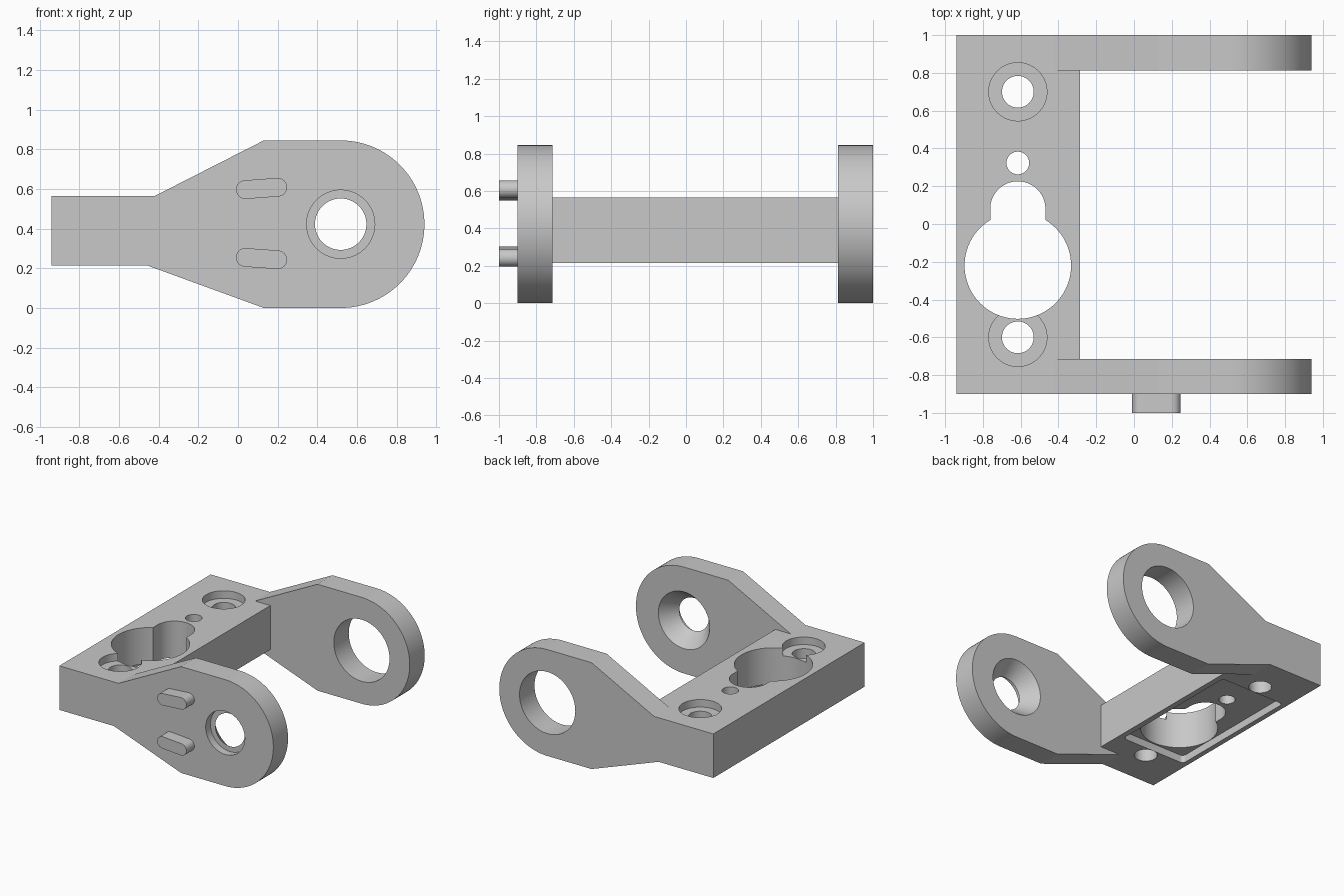
import bpy, bmesh
from math import cos, sin, pi, atan2

if "Cube" in bpy.data.objects:
    bpy.data.objects.remove(bpy.data.objects["Cube"], do_unlink=True)

GREY = (0.58, 0.58, 0.58, 1)
grey = bpy.data.materials.new("light_grey")
grey.use_nodes = True
grey.diffuse_color = GREY
grey.node_tree.nodes["Principled BSDF"].inputs["Base Color"].default_value = GREY


def arc(cx, cy, r, start, end, steps):
    return [(cx + r * cos(start + (end - start) * i / steps),
             cy + r * sin(start + (end - start) * i / steps)) for i in range(steps + 1)]


def circle(cx, cy, r):
    return arc(cx, cy, r, 0, 2 * pi, 80)[:-1]


def stadium(a, b, r):
    """Rounded slot between two centres."""
    t = atan2(b[1] - a[1], b[0] - a[0])
    return arc(*b, r, t - pi / 2, t + pi / 2, 32) + arc(*a, r, t + pi / 2, t + 3 * pi / 2, 32)


def rounded_rect(x0, x1, y0, y1, r):
    centres = [(x1 - r, y1 - r), (x0 + r, y1 - r), (x0 + r, y0 + r), (x1 - r, y0 + r)]
    return [p for i, c in enumerate(centres)
            for p in arc(*c, r, i * pi / 2, (i + 1) * pi / 2, 6)]


def prism(name, axis, start, end, profile, end_profile=None):
    """Extrude (or loft) a profile along y or z."""
    bm = bmesh.new()

    def ring(points, h):
        return [bm.verts.new((a, b, h) if axis == "z" else (a, h, b)) for a, b in points]

    lo, hi = ring(profile, start), ring(end_profile or profile, end)
    bm.faces.new(lo)
    bm.faces.new(hi)
    for i in range(len(lo)):
        j = (i + 1) % len(lo)
        bm.faces.new((lo[i], lo[j], hi[j], hi[i]))
    bmesh.ops.recalc_face_normals(bm, faces=bm.faces)
    mesh = bpy.data.meshes.new(name)
    bm.to_mesh(mesh)
    bm.free()
    mesh.materials.append(grey)
    obj = bpy.data.objects.new(name, mesh)
    bpy.context.collection.objects.link(obj)
    return obj


def select(obj):
    bpy.ops.object.select_all(action="DESELECT")
    obj.select_set(True)
    bpy.context.view_layer.objects.active = obj


def combine(target, tool, operation):
    mod = target.modifiers.new(operation.lower(), "BOOLEAN")
    mod.operation, mod.solver, mod.object = operation, "EXACT", tool
    select(target)
    bpy.ops.object.modifier_apply(modifier=mod.name)
    bpy.data.objects.remove(tool, do_unlink=True)


# Key positions
LOW, HIGH, TOP = 0.215, 0.565, 0.845
PIVOT = (0.518, TOP / 2)
MID = -0.615

# Side arms: narrow root, flared cheek, round end
arm_profile = [(-0.94, HIGH), (-0.94, LOW), (-0.46, LOW), (0.13, 0)]
arm_profile += arc(*PIVOT, TOP / 2, -pi / 2, pi / 2, 64)
arm_profile += [(0.13, TOP), (-0.42, HIGH)]
front_arm = prism("front_arm", "y", -0.9, -0.715, arm_profile)
back_arm = prism("back_arm", "y", 0.812, 1.0, arm_profile)

# Cross block joining the arms
bracket = prism("bracket", "z", LOW, HIGH,
                [(-0.94, -0.8), (-0.285, -0.8), (-0.285, 0.9), (-0.94, 0.9)])
for arm in (front_arm, back_arm):
    combine(bracket, arm, "UNION")

cutters = [
    # Pivot holes: outer counterbore and inner cone in front, plain bore at back
    prism("front_counterbore", "y", -0.95, -0.84, circle(*PIVOT, 0.172)),
    prism("front_cone", "y", -0.85, -0.705, circle(*PIVOT, 0.122), circle(*PIVOT, 0.233)),
    prism("back_bore", "y", 0.75, 1.05, circle(*PIVOT, 0.245)),
    # Shallow pocket underneath
    prism("pocket", "z", 0.1, LOW + 0.06, rounded_rect(-0.9, -0.33, -0.515, 0.615, 0.03)),
    # Keyhole opening and small hole
    prism("keyhole_round", "z", 0.1, 0.7, circle(MID, -0.22, 0.282)),
    prism("keyhole_slot", "z", 0.1, 0.7, stadium((MID, -0.2), (MID, 0.08), 0.146)),
    prism("small_hole", "z", 0.1, 0.7, circle(MID, 0.323, 0.06)),
]
# Counterbored screw holes
for y in (-0.6, 0.7):
    cutters.append(prism("screw_hole", "z", 0.1, 0.7, circle(MID, y, 0.084)))
    cutters.append(prism("screw_seat", "z", HIGH - 0.06, 0.7, circle(MID, y, 0.154)))
for cutter in cutters:
    combine(bracket, cutter, "DIFFERENCE")

# Stop tabs on the front arm, mirrored about the pivot height
tabs = []
for name, side in (("upper_tab", 1), ("lower_tab", -1)):
    ends = [(x, 0.426 + side * dz) for x, dz in ((0.037, 0.171), (0.2, 0.183))]
    tabs.append(prism(name, "y", -1.0, -0.9, stadium(*ends, 0.047)))

for obj in [bracket] + tabs:
    select(obj)
    bpy.ops.object.shade_smooth_by_angle(angle=pi / 9)
